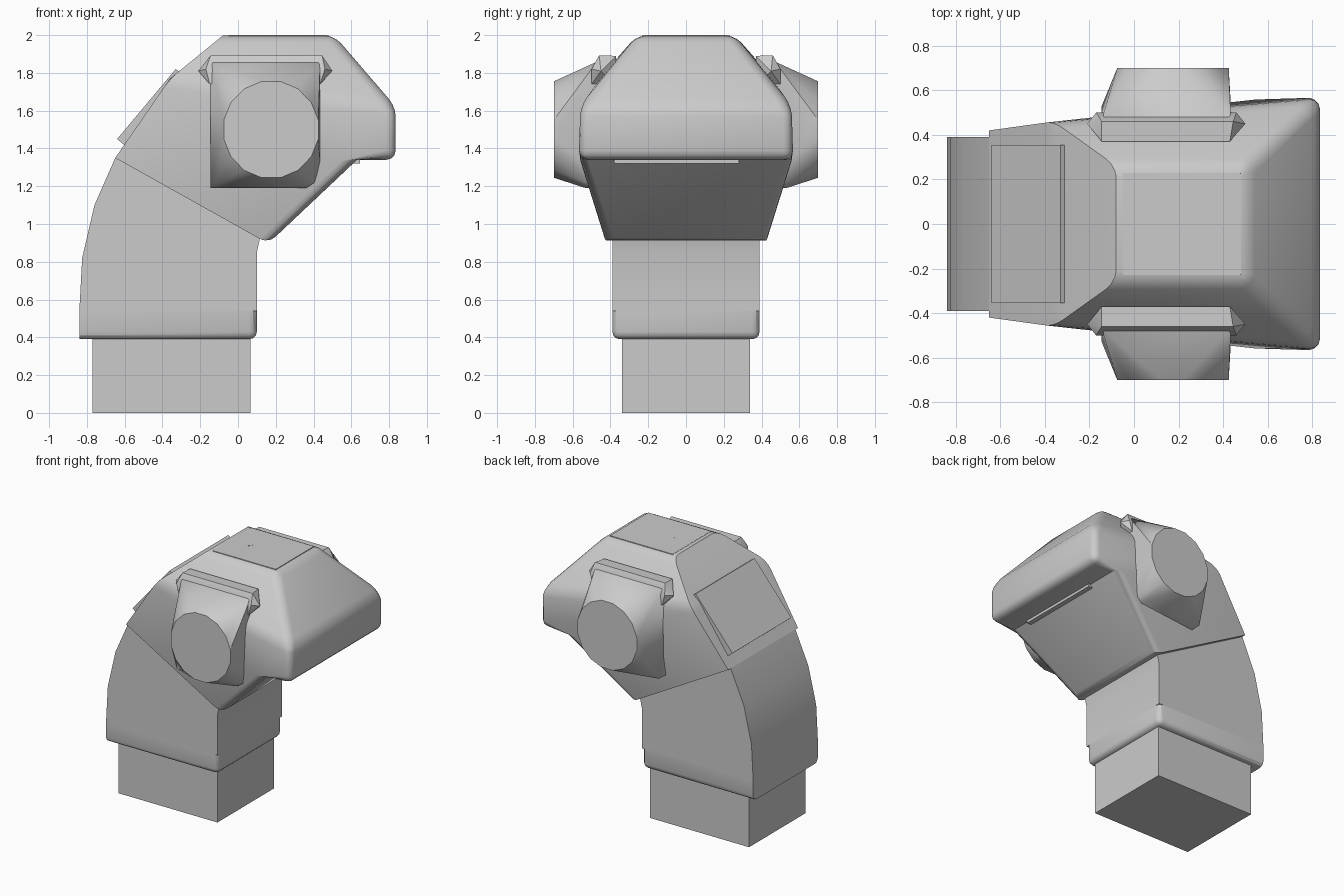
import bpy, bmesh, math

cube = bpy.data.objects.get("Cube")
if cube:
    bpy.data.objects.remove(cube, do_unlink=True)

GREY = (0.6, 0.6, 0.6, 1)
grey = bpy.data.materials.new("plain grey")
grey.use_nodes = True
grey.diffuse_color = GREY
grey.node_tree.nodes["Principled BSDF"].inputs["Base Color"].default_value = GREY


def finish(name, bm, angle=30):
    bmesh.ops.recalc_face_normals(bm, faces=bm.faces)
    mesh = bpy.data.meshes.new(name)
    bm.to_mesh(mesh)
    bm.free()
    mesh.materials.append(grey)
    ob = bpy.data.objects.new(name, mesh)
    bpy.context.collection.objects.link(ob)
    bpy.ops.object.select_all(action='DESELECT')
    ob.select_set(True)
    bpy.context.view_layer.objects.active = ob
    bpy.ops.object.shade_smooth_by_angle(angle=math.radians(angle))
    return ob


def hull(name, points, angle=30):
    """Convex solid around a few points."""
    bm = bmesh.new()
    for p in points:
        bm.verts.new(p)
    res = bmesh.ops.convex_hull(bm, input=bm.verts)
    spare = [g for g in res["geom_interior"] if isinstance(g, bmesh.types.BMVert)]
    bmesh.ops.delete(bm, geom=spare, context='VERTS')
    bmesh.ops.dissolve_limit(bm, angle_limit=0.02, verts=bm.verts, edges=bm.edges)
    return finish(name, bm, angle)


def prism(name, profile, y0, y1):
    """Side profile (x, z) extruded along y."""
    bm = bmesh.new()
    near = [bm.verts.new((x, y0, z)) for x, z in profile]
    far = [bm.verts.new((x, y1, z)) for x, z in profile]
    bm.faces.new(near)
    bm.faces.new(far)
    for i in range(len(near)):
        j = (i + 1) % len(near)
        bm.faces.new((near[i], near[j], far[j], far[i]))
    return finish(name, bm)


def box_points(x, y, z):
    return [(a, b, c) for a in x for b in y for c in z]


# Foot block
hull("base_block", box_points((-.77, .065), (-.34, .34), (0, .4)))

# Collar, rounded everywhere except its back and top
bm = bmesh.new()
for p in box_points((-.84, .1), (-.39, .39), (.39, .54)):
    bm.verts.new(p)
bmesh.ops.convex_hull(bm, input=bm.verts)
bmesh.ops.dissolve_limit(bm, angle_limit=0.02, verts=bm.verts, edges=bm.edges)
round_edges = [e for e in bm.edges
               if max(v.co.x for v in e.verts) > 0 and min(v.co.z for v in e.verts) < .5]
bmesh.ops.bevel(bm, geom=round_edges, offset=.04, segments=3, profile=.5, affect='EDGES')
finish("neck_collar", bm)

# Curved neck
prism("neck", [(-.84, .54), (-.825, .82), (-.76, 1.1), (-.65, 1.35),
               (0, 1.02), (.115, .92), (.1, .85), (.1, .54)], -.39, .39)

# Head: one half outline, mirrored in y
half = {"nape": (-.65, .42, 1.35), "back": (-.36, .46, 1.77), "crown": (-.08, .26, 1.998),
        "brow": (.51, .26, 1.998), "nose": (.835, .565, 1.62), "lip": (.835, .565, 1.34),
        "jaw": (.63, .57, 1.34), "chin": (.16, .43, .896)}
bm = bmesh.new()
sides = [{k: bm.verts.new((x, s * y, z)) for k, (x, y, z) in half.items()} for s in (1, -1)]
for side in sides:
    for face in ("nape back nose lip jaw", "nape jaw chin", "back crown brow nose"):
        bm.faces.new([side[k] for k in face.split()])
loop = list(half)
for a, b in zip(loop, loop[1:] + loop[:1]):
    bm.faces.new((sides[0][a], sides[0][b], sides[1][b], sides[1][a]))
bmesh.ops.recalc_face_normals(bm, faces=bm.faces)
round_edges = [e for e in bm.edges if e.calc_face_angle_signed() > .3
               and sum(v.co.x for v in e.verts) > .3]
bmesh.ops.bevel(bm, geom=round_edges, offset=.05, segments=3, profile=.5, affect='EDGES')
finish("head", bm, 35)

# Plate on the back of the head
prism("back_plate", [(-.64, 1.45), (-.33, 1.82), (-.3, 1.8), (-.36, 1.7), (-.58, 1.4)], -.355, .355)

# Thin crown panel with a small half-round mark
hull("crown_panel", box_points((-.05, .48), (-.23, .23), (1.99, 1.9995)))
hull("crown_mark", [(.09 + .033 * math.cos(t), .005 + .033 * math.sin(t), z)
                    for t in [math.pi * (1 + i / 8) for i in range(9)] for z in (1.99, 2.0)])

# Mouth strip under the muzzle
hull("mouth_strip", box_points((.58, .645), (-.38, .28), (1.32, 1.345)))

# Side pods: square housing tapering to a disc, with a brow bar on top
for s, label in ((1, "back"), (-1, "front")):
    disc = [(.175 + .255 * math.cos(t), s * .7, 1.5 + .26 * math.sin(t))
            for t in [math.tau * (i + .5) / 16 for i in range(16)]]
    rim = [(-.145, .53, 1.19), (.36, .53, 1.19), (.405, .53, 1.22), (.435, .53, 1.32),
           (.435, .47, 1.86), (-.145, .47, 1.86)]
    housing = [(x, s * y, z) for x, edge, z in rim for y in (edge, .38)]
    hull(label + "_eye_pod", disc + housing, 32)
    bar = [(-.145, .37, 1.89), (.43, .37, 1.89), (-.145, .46, 1.893), (.445, .46, 1.893),
           (-.21, .45, 1.81), (.5, .45, 1.81), (-.15, .38, 1.74), (.435, .38, 1.74),
           (-.15, .5, 1.74), (.435, .5, 1.74), (-.17, .5, 1.82), (.46, .5, 1.82)]
    hull(label + "_pod_brow", [(x, s * y, z) for x, y, z in bar])
